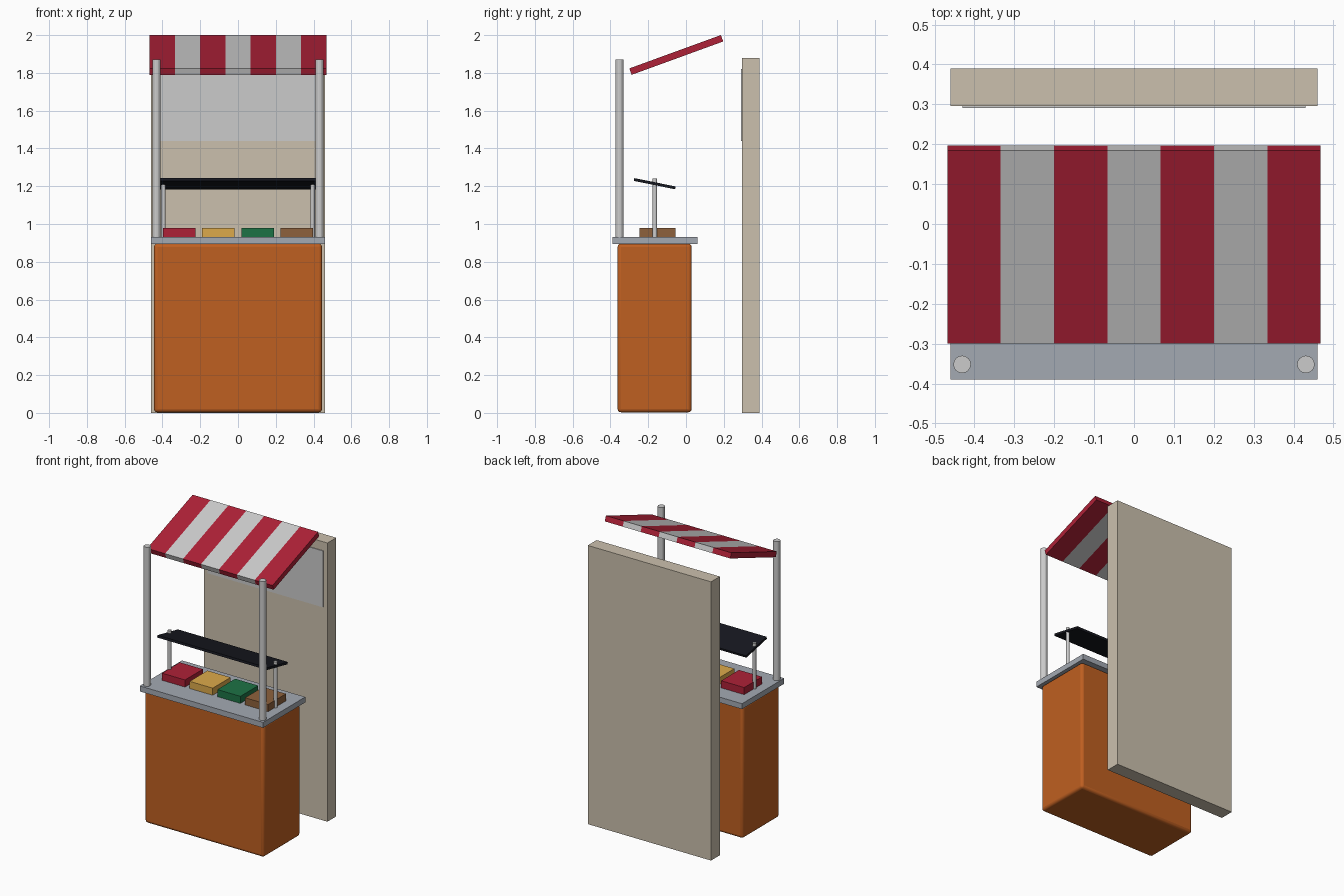
import bpy, bmesh, math

if "Cube" in bpy.data.objects:
    bpy.data.objects.remove(bpy.data.objects["Cube"])


def material(name, rgb):
    m = bpy.data.materials.new(name)
    m.diffuse_color = (*rgb, 1)
    m.use_nodes = True
    m.node_tree.nodes["Principled BSDF"].inputs["Base Color"].default_value = m.diffuse_color
    return m


ORANGE = material("orange_paint", (0.52, 0.115, 0.015))
RED = material("red_cloth", (0.42, 0.015, 0.038))
BEIGE = material("beige_board", (0.60, 0.53, 0.42))
STEEL = material("counter_steel", (0.37, 0.40, 0.45))
BLACK = material("black_panel", (0.008, 0.009, 0.014))
YELLOW = material("yellow", (0.72, 0.40, 0.07))
GREEN = material("green", (0.012, 0.17, 0.06))
BROWN = material("brown", (0.27, 0.12, 0.045))
WHITE = material("light_cloth", (0.55, 0.55, 0.55))


def box(name, lo, hi, mat=None, tilt=0.0, bevel=0.0):
    """Box between two corners, optionally tilted about x through its centre."""
    centre = [(a + b) / 2 for a, b in zip(lo, hi)]
    bpy.ops.mesh.primitive_cube_add(size=1, location=centre)
    o = bpy.context.object
    o.name = name
    for v in o.data.vertices:
        for i in range(3):
            v.co[i] *= hi[i] - lo[i]
    o.rotation_euler.x = tilt
    if mat:
        o.data.materials.append(mat)
    if bevel:
        b = o.modifiers.new("rounded_edges", 'BEVEL')
        b.width, b.segments = bevel, 3
        bpy.ops.object.shade_smooth_by_angle()
    return o


def post(name, x, y, z0, z1, r, sides):
    bpy.ops.mesh.primitive_cylinder_add(vertices=sides, radius=r, depth=z1 - z0,
                                        location=(x, y, (z0 + z1) / 2))
    bpy.context.object.name = name


# Cabinet and counter
box("cabinet", (-0.445, -0.362, 0.003), (0.445, 0.03, 0.896), ORANGE, bevel=0.018)
box("counter_top", (-0.46, -0.39, 0.895), (0.46, 0.06, 0.932), STEEL)

# Back wall with sign panel
box("back_wall", (-0.46, 0.296, 0), (0.46, 0.39, 1.88), BEIGE)
box("sign_panel", (-0.43, 0.291, 1.44), (0.43, 0.30, 1.82))

# Awning poles and guard posts
for side, s in (("left", -1), ("right", 1)):
    post(side + "_awning_pole", s * 0.431, -0.352, 0.93, 1.87, 0.022, 16)
    post(side + "_guard_post", s * 0.395, -0.165, 0.93, 1.24, 0.012, 12)

# Tilted guard shelf
box("guard_shelf", (-0.41, -0.277, 1.206), (0.41, -0.054, 1.221), BLACK,
    tilt=math.radians(-11.5))

# Food trays
for i, (name, mat) in enumerate((("red", RED), ("yellow", YELLOW),
                                 ("green", GREEN), ("brown", BROWN))):
    x = -0.31 + i * 0.2067
    box(name + "_tray", (x - 0.086, -0.245, 0.928), (x + 0.086, -0.055, 0.98), mat)

# Striped awning: one slab cut into seven coloured bands
half, bands = 0.468, 7
awning = box("awning", (-half, -0.3095, 1.877), (half, 0.2065, 1.913), RED,
             tilt=math.radians(20))
awning.data.materials.append(WHITE)
step = 2 * half / bands
bm = bmesh.new()
bm.from_mesh(awning.data)
for i in range(1, bands):
    bmesh.ops.bisect_plane(bm, geom=bm.verts[:] + bm.edges[:] + bm.faces[:],
                           plane_co=(-half + i * step, 0, 0), plane_no=(1, 0, 0))
for f in bm.faces:
    band = int((f.calc_center_median().x + half) / step)
    f.material_index = min(band, bands - 1) % 2
bm.to_mesh(awning.data)
bm.free()
